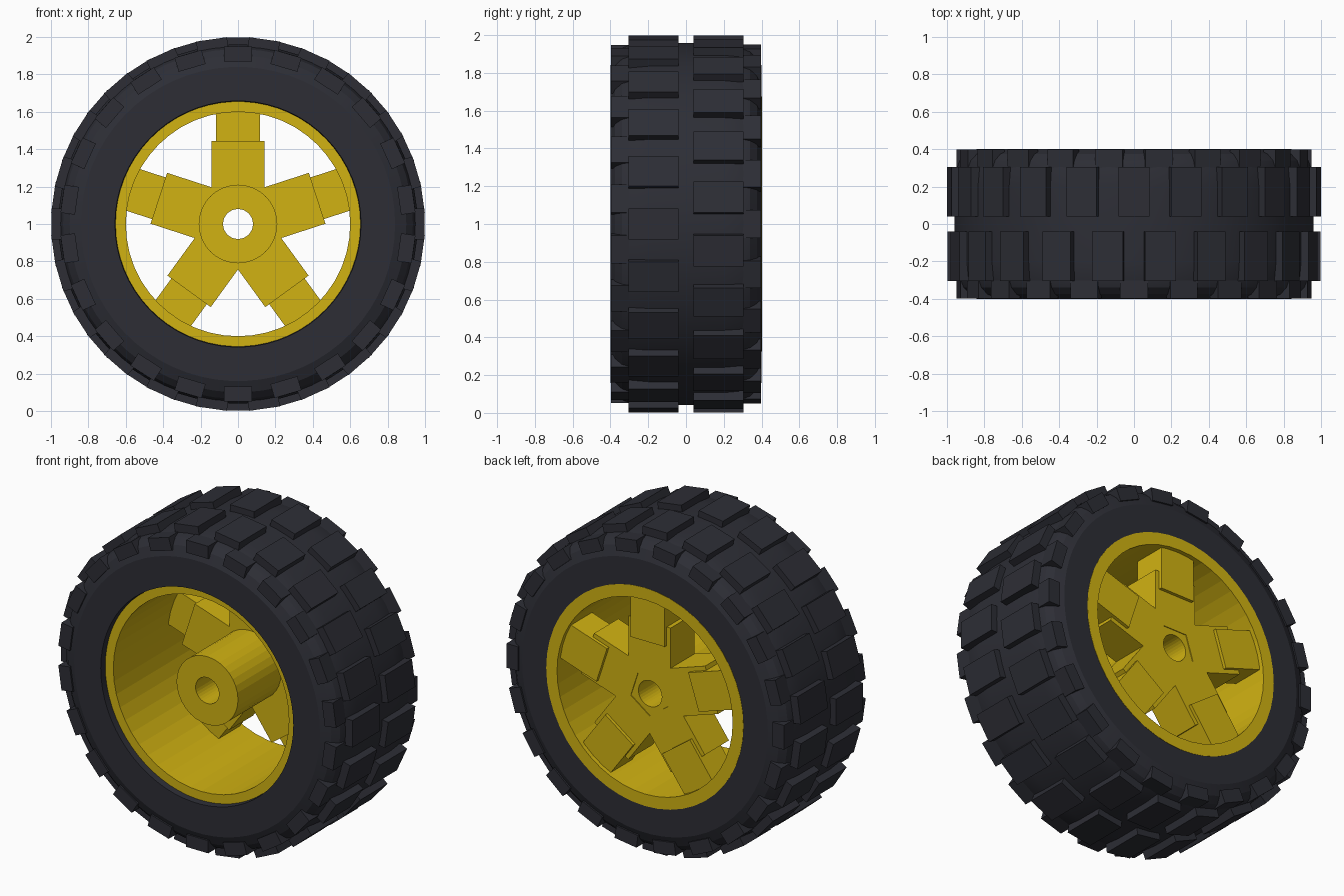
import bpy, bmesh, math
from mathutils import Matrix, Vector

if "Cube" in bpy.data.objects:
    bpy.data.objects.remove(bpy.data.objects["Cube"])

TREADS = 22
PITCH = 2 * math.pi / TREADS
CENTRE = Vector((0, 0, 1))


def material(name, rgb):
    mat = bpy.data.materials.new(name)
    mat.use_nodes = True
    colour = (*rgb, 1)
    mat.diffuse_color = colour
    bsdf = mat.node_tree.nodes["Principled BSDF"]
    bsdf.inputs["Base Color"].default_value = colour
    bsdf.inputs["Roughness"].default_value = 0.7
    return mat


rubber = material("dark_rubber", (0.026, 0.027, 0.036))
yellow = material("yellow_plastic", (0.64, 0.45, 0.006))


def finish(bm, name, mat, smooth=False):
    bmesh.ops.recalc_face_normals(bm, faces=bm.faces)
    mesh = bpy.data.meshes.new(name)
    bm.to_mesh(mesh)
    bm.free()
    mesh.materials.append(mat)
    obj = bpy.data.objects.new(name, mesh)
    bpy.context.collection.objects.link(obj)
    if smooth:
        bpy.ops.object.select_all(action="DESELECT")
        obj.select_set(True)
        bpy.context.view_layer.objects.active = obj
        bpy.ops.object.shade_smooth_by_angle(angle=math.radians(20))
    return obj


def revolve(name, profile, segments, mat, smooth=False):
    """Closed (y, radius) profile turned around the axle."""
    bm = bmesh.new()
    rings = []
    for i in range(segments):
        a = 2 * math.pi * i / segments
        rings.append([bm.verts.new((r * math.cos(a), y, 1 + r * math.sin(a)))
                      for y, r in profile])
    n = len(profile)
    for i in range(segments):
        here, there = rings[i], rings[(i + 1) % segments]
        for j in range(n):
            k = (j + 1) % n
            bm.faces.new((here[j], here[k], there[k], there[j]))
    return finish(bm, name, mat, smooth)


def radial_box(bm, angle, radii, ys, half_width, top_scale=1):
    """Box pointing away from the axle; radii and ys are (low, high)."""
    size = (radii[1] - radii[0], ys[1] - ys[0], 2 * half_width)
    middle = Vector((sum(radii) / 2, sum(ys) / 2, 0))
    verts = bmesh.ops.create_cube(bm, size=1)["verts"]
    turn = Matrix.Translation(CENTRE) @ Matrix.Rotation(-angle, 4, "Y")
    for v in verts:
        if v.co.x > 0:
            v.co.z *= top_scale
        v.co = turn @ (Vector(a * b for a, b in zip(v.co, size)) + middle)


# Tyre carcass with rounded shoulders
half = [(0.4, 0.84), (0.375, 0.9), (0.34, 0.935), (0.3, 0.95), (0.2, 0.96)]
profile = [(-0.4, 0.658)] + [(-y, r) for y, r in half]
profile += half[::-1] + [(0.4, 0.672), (0.3, 0.65), (-0.3, 0.65)]
revolve("tyre", profile, 66, rubber, smooth=True)

# Two staggered rows of tread blocks and the shoulder lugs beside them
for name, side, shift in (("front", -1, 0), ("back", 1, 0.5)):
    blocks, lugs = bmesh.new(), bmesh.new()
    for i in range(TREADS):
        a = (i + shift) * PITCH
        radial_box(blocks, a, (0.93, 0.997), sorted((side * 0.04, side * 0.305)), 0.083)
        radial_box(lugs, a + PITCH / 2, (0.87, 0.948),
                   sorted((side * 0.29, side * 0.398)), 0.075)
    finish(blocks, name + "_tread_blocks", rubber)
    finish(lugs, name + "_shoulder_lugs", rubber)

# Rim barrel, recessed at the front and flush at the back
revolve("rim", [(-0.36, 0.6), (-0.36, 0.66), (0.3, 0.66),
                (0.402, 0.674), (0.402, 0.6)], 48, yellow)

# Hub with axle hole
revolve("hub", [(-0.3, 0.08), (-0.3, 0.21), (0.35, 0.21), (0.35, 0.08)], 32, yellow)

# Five stepped spokes
spokes = bmesh.new()
for i in range(5):
    a = math.pi / 2 + i * 2 * math.pi / 5
    radial_box(spokes, a, (0.11, 0.445), (0.12, 0.355), 0.143)
    radial_box(spokes, a, (0.33, 0.62), (0.17, 0.375), 0.117)
finish(spokes, "spokes", yellow)
